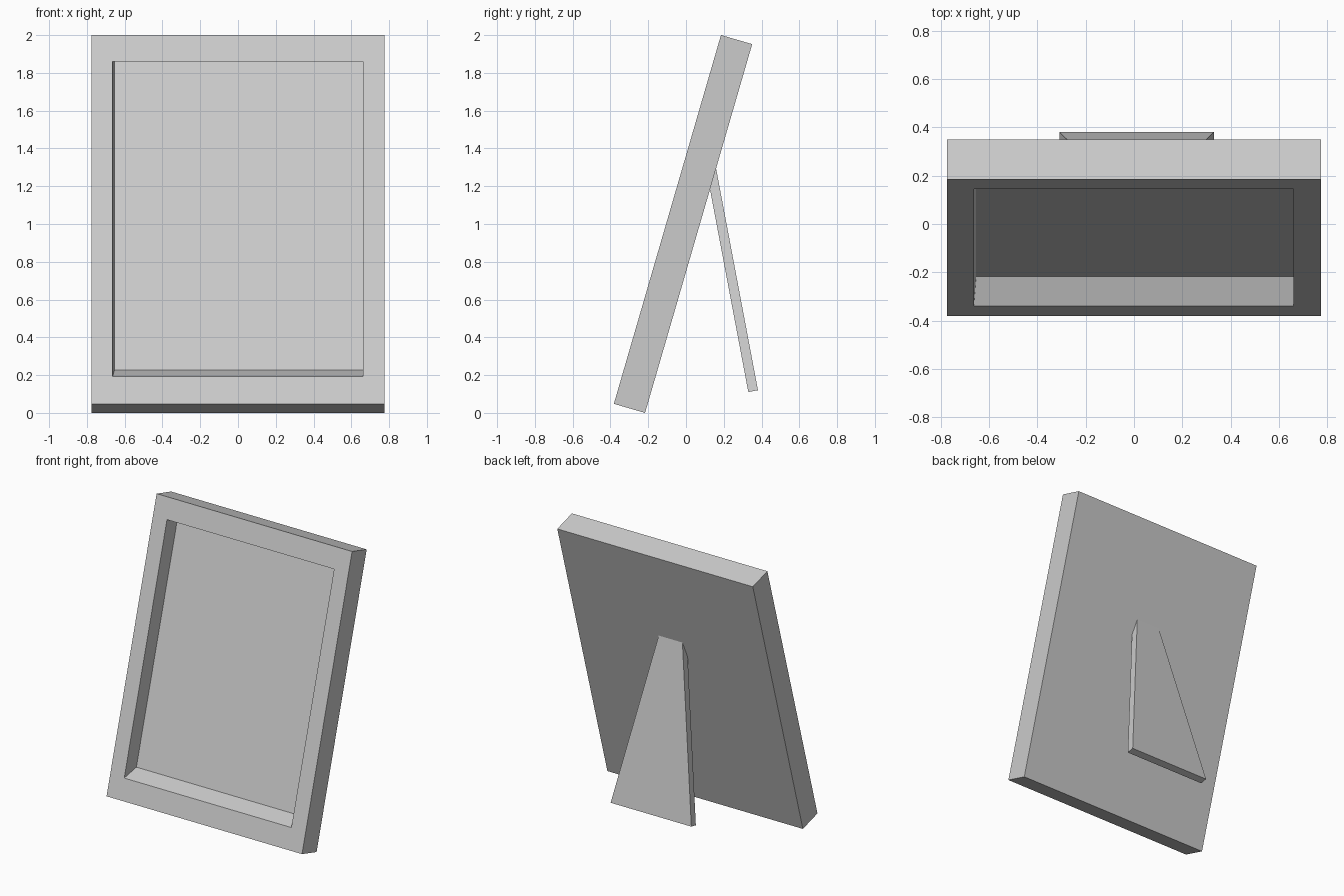
import bpy
import bmesh
from math import sin, cos, radians

if "Cube" in bpy.data.objects:
    bpy.data.objects.remove(bpy.data.objects["Cube"])

TILT = radians(16.2)
LENGTH, THICK, HALF_W = 2.033, 0.172, 0.775


def make_object(name, rings, flip=False):
    """Join successive four-point rings and cap both ends."""
    bm = bmesh.new()
    loops = [[bm.verts.new(p) for p in ring] for ring in rings]
    for a, b in zip(loops, loops[1:]):
        for i in range(4):
            j = (i + 1) % 4
            bm.faces.new((a[i], a[j], b[j], b[i]))
    bm.faces.new(loops[0])
    bm.faces.new(loops[-1])
    bmesh.ops.recalc_face_normals(bm, faces=bm.faces)
    mesh = bpy.data.meshes.new(name)
    bm.to_mesh(mesh)
    bm.free()
    obj = bpy.data.objects.new(name, mesh)
    bpy.context.collection.objects.link(obj)
    return obj


def frame_ring(x0, x1, u0, u1, depth):
    """Rectangle in the leaning frame plane, at a depth behind its front."""
    def point(x, u):
        return (x,
                -0.382 + u * sin(TILT) + depth * cos(TILT),
                0.048 + u * cos(TILT) - depth * sin(TILT))
    return [point(x0, u0), point(x1, u0), point(x1, u1), point(x0, u1)]


# Leaning frame: back, front rim, opening and slanted recess
SX, SU = 0.01, 0.067
make_object("picture_frame", [
    frame_ring(-HALF_W, HALF_W, 0, LENGTH, THICK),
    frame_ring(-HALF_W, HALF_W, 0, LENGTH, 0),
    frame_ring(-0.664, 0.661, 0.15, 1.886, 0),
    frame_ring(-0.664 + SX, 0.661 + SX, 0.15 + SU, 1.886 + SU, 0.109),
])

# Tapered easel leg, its top end sunk into the frame back
LEAN = radians(10.7)


def leg_ring(depth):
    def point(x, u):
        return (x,
                0.381 - u * sin(LEAN) - depth * cos(LEAN),
                0.12 + u * cos(LEAN) - depth * sin(LEAN))
    cx = 0.011
    return [point(cx - 0.32, 0), point(cx + 0.32, 0),
            point(cx + 0.093, 1.2), point(cx - 0.093, 1.2)]


make_object("easel_leg", [leg_ring(0), leg_ring(0.052)])
